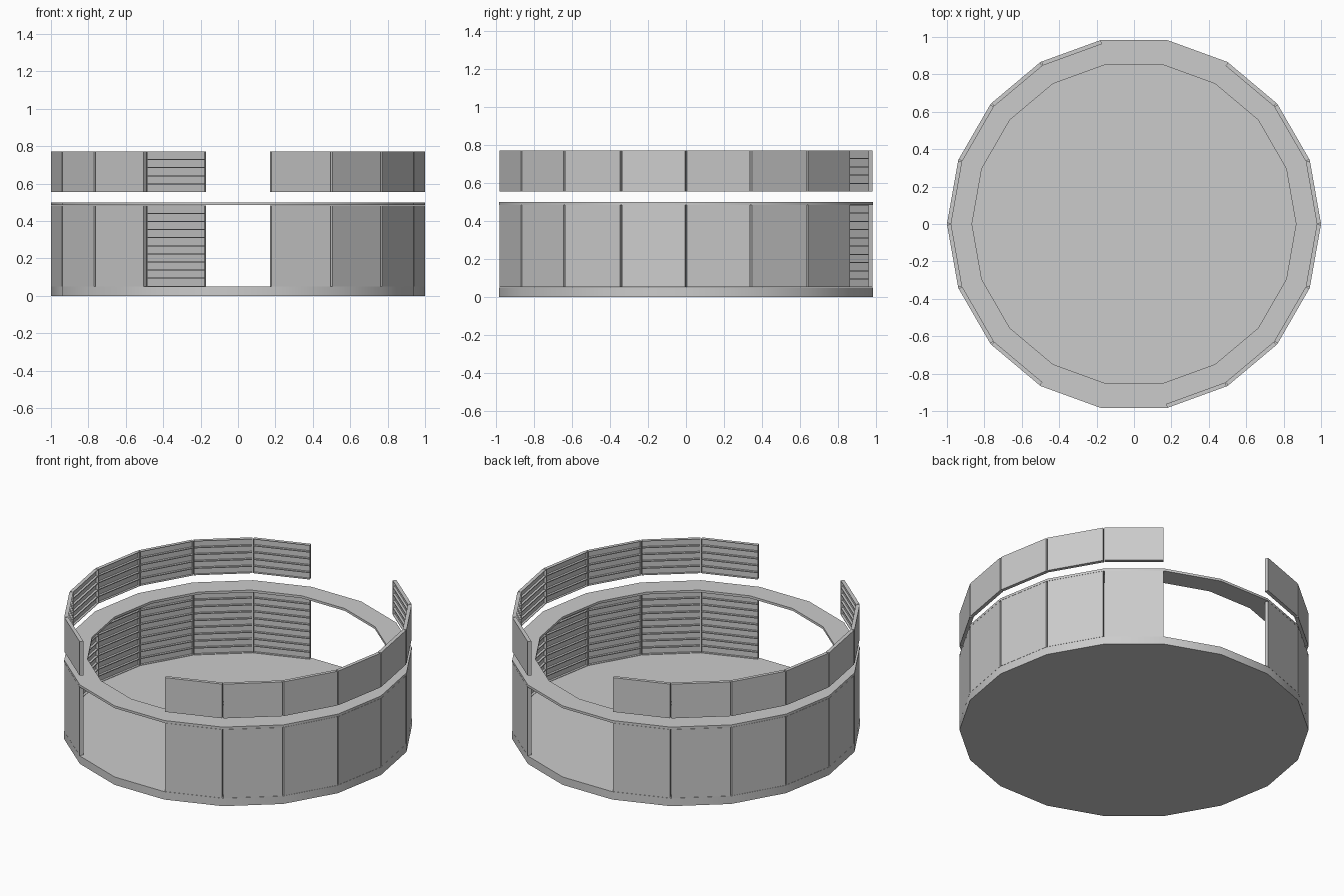
import bpy, bmesh
from math import radians, cos, sin, pi

if "Cube" in bpy.data.objects:
    bpy.data.objects.remove(bpy.data.objects["Cube"])

SIDES = 18
APOTHEM = cos(pi / SIDES)      # distance to the middle of each flat side
MOD_H = 0.2165                 # height of one panel module
DEPTH = 0.022


def finish(bm, name, smooth=False):
    bmesh.ops.recalc_face_normals(bm, faces=bm.faces)
    mesh = bpy.data.meshes.new(name)
    bm.to_mesh(mesh)
    bm.free()
    obj = bpy.data.objects.new(name, mesh)
    bpy.context.collection.objects.link(obj)
    if smooth:
        bpy.ops.object.select_all(action='DESELECT')
        bpy.context.view_layer.objects.active = obj
        obj.select_set(True)
        bpy.ops.object.shade_smooth_by_angle(angle=radians(30))
    return obj


def lathe(name, profile, closed):
    """Revolve (radius, z) points; open profiles get flat end caps."""
    bm = bmesh.new()
    loops = [[bm.verts.new((r * cos(2 * pi * i / SIDES), r * sin(2 * pi * i / SIDES), z))
              for i in range(SIDES)] for r, z in profile]
    pairs = list(zip(loops, loops[1:]))
    if closed:
        pairs.append((loops[-1], loops[0]))
    else:
        bm.faces.new(loops[0])
        bm.faces.new(loops[-1])
    for a, b in pairs:
        for i in range(SIDES):
            j = (i + 1) % SIDES
            bm.faces.new((a[i], a[j], b[j], b[i]))
    return finish(bm, name, True)


def panel_mesh():
    """Flat outside, five recessed bays between ribs on the inside."""
    bm = bmesh.new()
    bmesh.ops.create_cube(bm, size=1)
    for v in bm.verts:
        v.co = (v.co.x * 0.337, APOTHEM + (v.co.y - 0.5) * DEPTH, (v.co.z + 0.5) * MOD_H)
    for k in range(1, 5):
        bmesh.ops.bisect_plane(bm, geom=bm.verts[:] + bm.edges[:] + bm.faces[:],
                               plane_co=(0, 0, MOD_H * k / 5), plane_no=(0, 0, 1))
    bm.normal_update()
    bays = [f for f in bm.faces if f.normal.y < -0.9]
    bmesh.ops.inset_individual(bm, faces=bays, thickness=0.004)
    res = bmesh.ops.extrude_discrete_faces(bm, faces=bays)
    verts = list({v for f in res['faces'] for v in f.verts})
    bmesh.ops.translate(bm, verts=verts, vec=(0, 0.014, 0))
    return finish(bm, "wall_panel")


# Floor slab with a shallow stepped recess in the middle
lathe("floor_slab", [(0, 0), (1, 0), (1, 0.05), (0.365, 0.05), (0.365, 0.047),
                     (0.335, 0.047), (0.335, 0.044), (0.303, 0.044),
                     (0.303, 0.041), (0.01, 0.041)][1:], False)

# Flat ring on top of the lower wall
lathe("upper_ring", [(0.866, 0.485), (1, 0.485), (1, 0.5), (0.866, 0.5)], True)

# Two arcs of panels leave doorways at front and back: two stacked rows, one floating row
first = panel_mesh()
rows = [("lower_panel", 0.051), ("middle_panel", 0.051 + MOD_H), ("top_panel", 0.555)]
for start in (-80, 100):
    for n in range(7):
        for name, z in rows:
            obj = bpy.data.objects.new(name, first.data)
            obj.location.z = z
            obj.rotation_euler.z = radians(start + 20 * n + 10 - 90)
            bpy.context.collection.objects.link(obj)
bpy.data.objects.remove(first)
